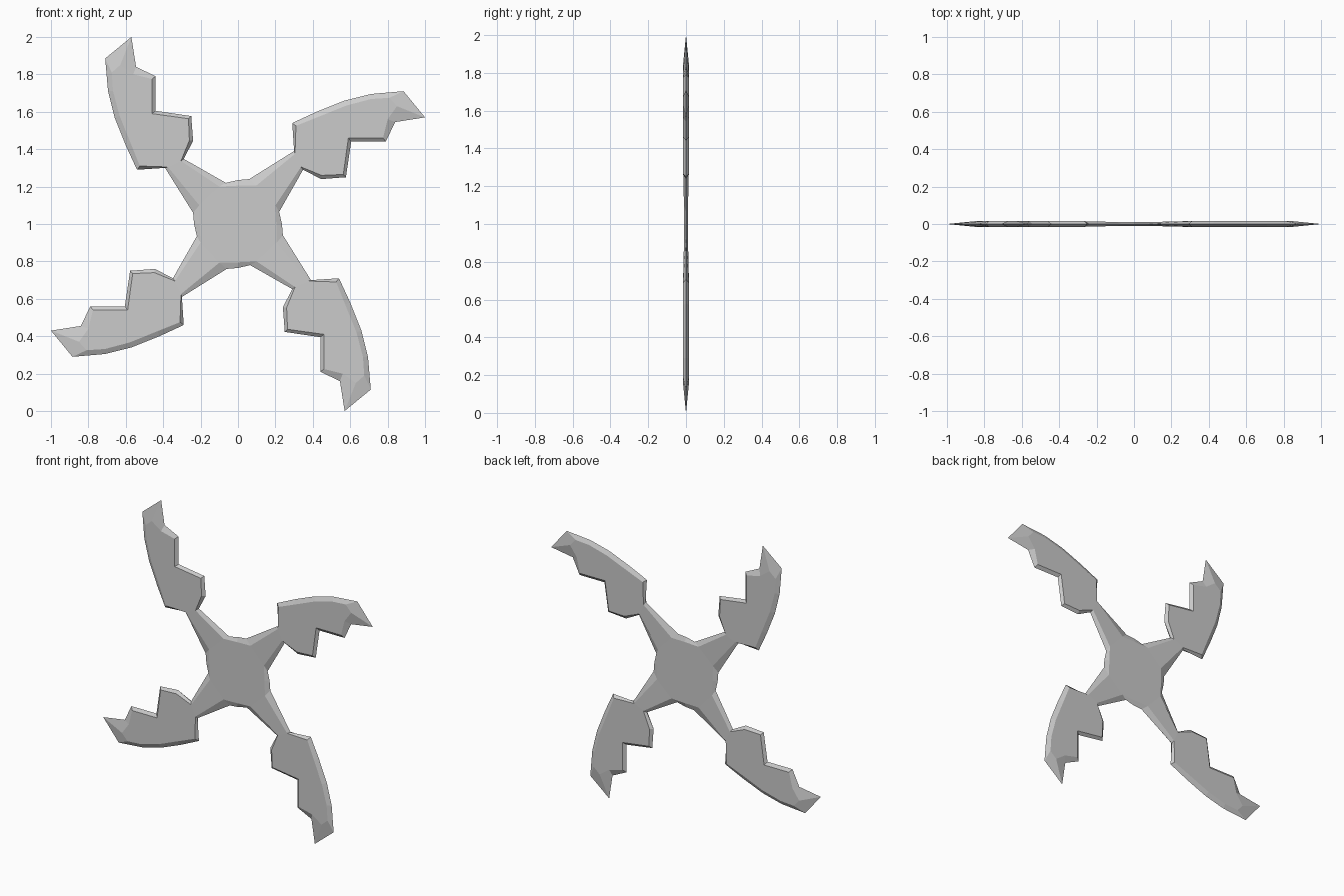
import bpy, bmesh, math
from mathutils import Matrix, Vector

if "Cube" in bpy.data.objects:
    bpy.data.objects.remove(bpy.data.objects["Cube"])

HUB_Y, BLADE_Y = 0.011, 0.015   # half thickness

# One arm, clockwise, relative to the hub centre: (edge x, edge z, face x, face z)
ARM = [
    (0.00, 0.235, 0.00, 0.205),    # hub top
    (0.06, 0.24, 0.10, 0.207),     # neck root
    (0.30, 0.39, 0.305, 0.375),    # neck end
    (0.29, 0.54, 0.31, 0.525),     # blade back
    (0.42, 0.60, 0.43, 0.573),
    (0.57, 0.66, 0.578, 0.633),
    (0.71, 0.695, 0.71, 0.668),
    (0.885, 0.71, 0.81, 0.675),
    (1.00, 0.57, 0.85, 0.63),      # tip
    (0.84, 0.545, 0.80, 0.56),     # stepped cutting edge
    (0.79, 0.44, 0.775, 0.46),
    (0.605, 0.44, 0.59, 0.46),
    (0.577, 0.25, 0.563, 0.265),
    (0.445, 0.24, 0.447, 0.26),
    (0.348, 0.29, 0.337, 0.305),   # neck end
    (0.22, 0.065, 0.20, 0.10),     # neck root
]
N = len(ARM)
HUB_POINTS = (0, 1, N - 1)

bm = bmesh.new()
edge, faces = [], {1: [], -1: []}

# Ring of sharp edge points and inset face points, turned four times
for k in range(4):
    rot = Matrix.Rotation(math.radians(90 * k), 4, 'Y')
    for i, (ex, ez, fx, fz) in enumerate(ARM):
        edge.append(bm.verts.new(rot @ Vector((ex, 0, ez)) + Vector((0, 0, 1))))
        y = HUB_Y if i in HUB_POINTS else BLADE_Y
        for s in (1, -1):
            faces[s].append(bm.verts.new(rot @ Vector((fx, s * y, fz)) + Vector((0, 0, 1))))

total = 4 * N
for s in (1, -1):
    ring = faces[s]
    # Bevels down to the sharp edge
    for i in range(total):
        j = (i + 1) % total
        bm.faces.new((edge[i], edge[j], ring[j], ring[i]))
    # Flat hub, necks and blades
    bm.faces.new([ring[k * N + i] for k in range(4) for i in HUB_POINTS])
    for k in range(4):
        arm = ring[k * N:(k + 1) * N]
        bm.faces.new((arm[1], arm[2], arm[N - 2], arm[N - 1]))
        bm.faces.new(arm[2:N - 1])

bmesh.ops.recalc_face_normals(bm, faces=bm.faces)
mesh = bpy.data.meshes.new("throwing_star")
bm.to_mesh(mesh)
bm.free()
star = bpy.data.objects.new("throwing_star", mesh)
bpy.context.collection.objects.link(star)
